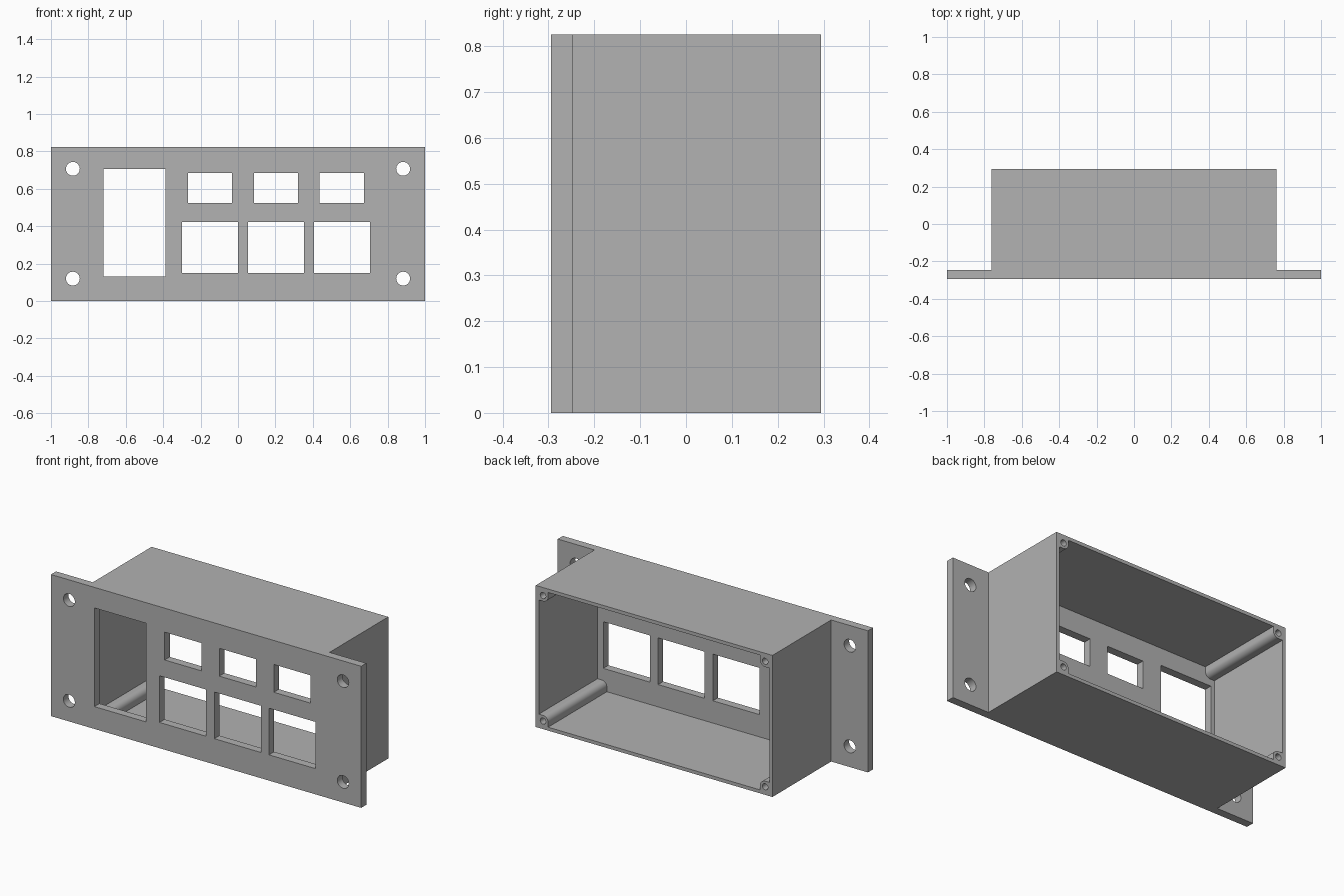
import bpy, bmesh, math

cube = bpy.data.objects.get("Cube")
if cube:
    bpy.data.objects.remove(cube, do_unlink=True)

HEIGHT = 0.825
FRONT, PANEL_BACK, BACK = -0.294, -0.247, 0.294
HALF_W = 0.763          # housing half width
WALL = 0.02

grey = bpy.data.materials.new("matte grey")
grey.use_nodes = True
colour = (0.445, 0.445, 0.445, 1)
grey.diffuse_color = colour
grey.node_tree.nodes["Principled BSDF"].inputs["Base Color"].default_value = colour


def prism(name, outline, y0, y1):
    """Extrude an (x, z) outline from y0 to y1."""
    bm = bmesh.new()
    face = bm.faces.new([bm.verts.new((x, y0, z)) for x, z in outline])
    new = bmesh.ops.extrude_face_region(bm, geom=[face])["geom"]
    verts = [v for v in new if isinstance(v, bmesh.types.BMVert)]
    bmesh.ops.translate(bm, verts=verts, vec=(0, y1 - y0, 0))
    bmesh.ops.recalc_face_normals(bm, faces=bm.faces)
    mesh = bpy.data.meshes.new(name)
    bm.to_mesh(mesh)
    bm.free()
    mesh.materials.append(grey)
    ob = bpy.data.objects.new(name, mesh)
    bpy.context.collection.objects.link(ob)
    return ob


def rect(x0, x1, z0, z1):
    return [(x0, z0), (x1, z0), (x1, z1), (x0, z1)]


def arc(cx, cz, r, start, end, n):
    angles = [start + (end - start) * i / n for i in range(n + 1)]
    return [(cx + r * math.cos(a), cz + r * math.sin(a)) for a in angles]


def circle(cx, cz, r, n=32):
    return arc(cx, cz, r, 0, math.tau, n)[:-1]


def cut(target, outlines, y0, y1):
    """Subtract several prisms from the target and apply the result."""
    for outline in outlines:
        cutter = prism("cutter", outline, y0, y1)
        cutter.hide_render = True
        mod = target.modifiers.new("opening", 'BOOLEAN')
        mod.operation, mod.solver, mod.object = 'DIFFERENCE', 'EXACT', cutter
        bpy.context.view_layer.objects.active = target
        bpy.ops.object.modifier_apply(modifier=mod.name)
        bpy.data.objects.remove(cutter, do_unlink=True)


def smooth(ob):
    bpy.ops.object.select_all(action='DESELECT')
    ob.select_set(True)
    bpy.context.view_layer.objects.active = ob
    bpy.ops.object.shade_smooth_by_angle(angle=math.radians(30))


# Front panel with its windows and mounting holes
panel = prism("front_panel", rect(-1, 1, 0, HEIGHT), FRONT, PANEL_BACK)
openings = [rect(-0.72, -0.387, 0.13, 0.705)]
for x in (-0.267, 0.085, 0.437):
    openings.append(rect(x, x + 0.236, 0.523, 0.685))
for x in (-0.3, 0.053, 0.406):
    openings.append(rect(x, x + 0.3, 0.15, 0.422))
for x in (-0.883, 0.883):
    for z in (0.12, 0.707):
        openings.append(circle(x, z, 0.037))
cut(panel, openings, FRONT - 0.1, PANEL_BACK + 0.1)
smooth(panel)

# Housing walls, open at the back
housing = prism("housing", rect(-HALF_W, HALF_W, 0, HEIGHT), PANEL_BACK, BACK)
inner = HALF_W - WALL
cut(housing, [rect(-inner, inner, WALL, HEIGHT - WALL)],
    PANEL_BACK - 0.1, BACK + 0.1)

# Corner screw posts with blind holes, rounded towards the inside
INSET, RADIUS = 0.047, 0.033
for side, sx in (("right", 1), ("left", -1)):
    for level, sz in (("lower", 1), ("upper", -1)):
        cx = -sx * (HALF_W - INSET)
        cz = INSET if sz > 0 else HEIGHT - INSET
        reach = INSET - WALL / 2
        local = arc(0, 0, RADIUS, 0, math.pi / 2, 12)
        local += [(-reach, RADIUS), (-reach, -reach), (RADIUS, -reach)]
        outline = [(cx + sx * x, cz + sz * z) for x, z in local]
        post = prism(f"{level}_{side}_screw_post", outline, PANEL_BACK, BACK)
        cut(post, [circle(cx, cz, 0.018, 24)], BACK - 0.35, BACK + 0.1)
        smooth(post)
